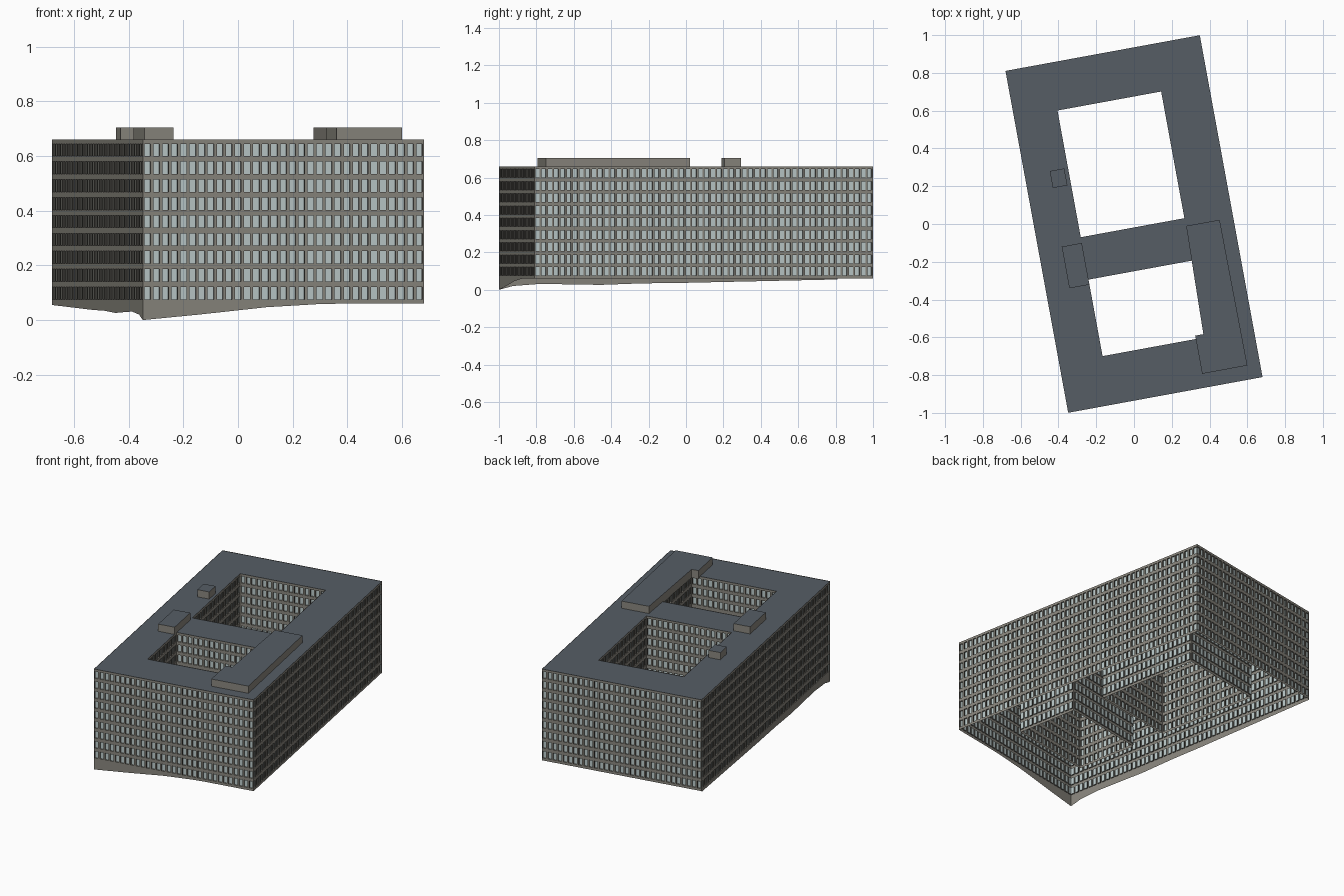
import bpy, bmesh, math
from mathutils import Vector

if "Cube" in bpy.data.objects:
    bpy.data.objects.remove(bpy.data.objects["Cube"])

ANGLE = math.radians(10.4)
ROOF_Z, BASE_Z = 0.66, 0.06
FLOORS, PITCH, SILL, WIN_H = 9, 0.0655, 0.076, 0.045
BAY, RECESS = 0.034, 0.008
U, V = 0.523, 0.92
HOLES = {"north": (-0.29, -0.018, 0.268, 0.664), "south": (-0.29, -0.658, 0.266, -0.246)}


def material(name, rgb):
    m = bpy.data.materials.new(name)
    m.diffuse_color = (*rgb, 1)
    m.use_nodes = True
    m.node_tree.nodes["Principled BSDF"].inputs["Base Color"].default_value = m.diffuse_color
    return m


MATS = [material("concrete", (0.25, 0.237, 0.205)),
        material("glass", (0.50, 0.59, 0.59)),
        material("slate_roof", (0.093, 0.11, 0.13)),
        material("dark_reveal", (0.08, 0.078, 0.07))]
CONCRETE, GLASS, SLATE, REVEAL = range(4)


def finish(bm, name):
    me = bpy.data.meshes.new(name)
    bm.to_mesh(me)
    bm.free()
    for m in MATS:
        me.materials.append(m)
    ob = bpy.data.objects.new(name, me)
    ob.rotation_euler.z = ANGLE
    bpy.context.collection.objects.link(ob)
    return ob


def face(bm, pts, mat):
    f = bm.faces.new([bm.verts.new(p) for p in pts])
    f.material_index = mat


def facade(name, p0, p1):
    """Wall with rows of recessed windows; outside is right of p0 -> p1."""
    bm = bmesh.new()
    p0, p1 = Vector((*p0, 0)), Vector((*p1, 0))
    length = (p1 - p0).length
    d = (p1 - p0) / length
    n = d.cross(Vector((0, 0, 1)))

    def at(s, z, depth=0.0):
        return p0 + d * s - n * depth + Vector((0, 0, z))

    def panel(s0, s1, z0, z1, mat, depth=0.0):
        face(bm, [at(s0, z0, depth), at(s1, z0, depth), at(s1, z1, depth), at(s0, z1, depth)], mat)

    bays = round(length / BAY)
    step = length / bays
    half = step * 0.16
    below = BASE_Z
    for i in range(FLOORS):
        z0 = SILL + PITCH * i
        z1 = z0 + WIN_H
        panel(0, length, below, z0, CONCRETE)          # spandrel band
        below = z1
        for k in range(bays + 1):                      # piers
            panel(max(0, k * step - half), min(length, k * step + half), z0, z1, CONCRETE)
        for k in range(bays):                          # recessed panes and reveals
            a, b = k * step + half, (k + 1) * step - half
            panel(a, b, z0, z1, GLASS, RECESS)
            ring = [(a, z0), (b, z0), (b, z1), (a, z1)]
            for j in range(4):
                q, r = ring[j], ring[(j + 1) % 4]
                face(bm, [at(*q), at(*r), at(*r, RECESS), at(*q, RECESS)],
                     REVEAL if j % 2 else CONCRETE)
    panel(0, length, below, ROOF_Z, CONCRETE)          # top band
    return finish(bm, name)


def skirt(name, p0, p1, profile):
    """Plain base wall whose lower edge follows the sloping ground."""
    bm = bmesh.new()
    p0, p1 = Vector((*p0, 0)), Vector((*p1, 0))
    for (t0, z0), (t1, z1) in zip(profile, profile[1:]):
        a, b = p0.lerp(p1, t0), p0.lerp(p1, t1)
        up = Vector((0, 0, 1))
        face(bm, [a + up * z0, b + up * z1, b + up * BASE_Z, a + up * BASE_Z], CONCRETE)
    return finish(bm, name)


def roof_block(name, outline):
    """Rooftop housing with concrete sides and a slate top."""
    bm = bmesh.new()
    base = bm.faces.new([bm.verts.new((u, v, 0.65)) for u, v in outline])
    top = bmesh.ops.extrude_face_region(bm, geom=[base], use_keep_orig=True)["geom"]
    for g in top:
        if isinstance(g, bmesh.types.BMVert):
            g.co.z = 0.705
    bmesh.ops.recalc_face_normals(bm, faces=bm.faces[:])
    for f in bm.faces:
        f.material_index = SLATE if f.normal.z > 0.5 else CONCRETE
    return finish(bm, name)


def corners(u0, v0, u1, v1):
    return [(u0, v0), (u1, v0), (u1, v1), (u0, v1)]


# outer facades
outer = corners(-U, -V, U, V)
for i, side in enumerate(("front", "right", "back", "left")):
    facade(side + "_facade", outer[i], outer[(i + 1) % 4])

# courtyard facades, facing into the openings
for key, box in HOLES.items():
    loop = corners(*box)[::-1]
    for i in range(4):
        facade(f"{key}_courtyard_wall_{i + 1}", loop[i], loop[(i + 1) % 4])

# roof deck around the two courtyards
bm = bmesh.new()
vs = [-V, HOLES["south"][1], HOLES["south"][3], HOLES["north"][1], HOLES["north"][3], V]
for j, (v0, v1) in enumerate(zip(vs, vs[1:])):
    hole = {1: HOLES["south"], 3: HOLES["north"]}.get(j)
    spans = [(-U, hole[0]), (hole[2], U)] if hole else [(-U, U)]
    for u0, u1 in spans:
        face(bm, [(u, v, ROOF_Z - 0.002) for u, v in corners(u0, v0, u1, v1)], SLATE)
finish(bm, "roof_deck")

# base walls down to the ground
skirt("front_base", outer[0], outer[1],
      [(0, 0), (0.2, 0.02), (0.44, 0.047), (0.62, 0.058), (0.7, BASE_Z)])
skirt("left_base", outer[3], outer[0],
      [(0, 0.055), (0.25, 0.045), (0.45, 0.037), (0.58, 0.034), (0.7, 0.026),
       (0.8, 0.029), (0.88, 0.031), (0.96, 0.02), (0.975, 0.012), (1, 0)])

# rooftop housings
roof_block("long_plant_room", [(0.212, -0.845), (0.455, -0.845), (0.45, -0.06),
                               (0.27, -0.06), (0.256, -0.64), (0.212, -0.64)])
roof_block("stair_housing", corners(-0.398, -0.273, -0.29, -0.049))
roof_block("small_vent_housing", corners(-0.388, 0.265, -0.31, 0.356))
